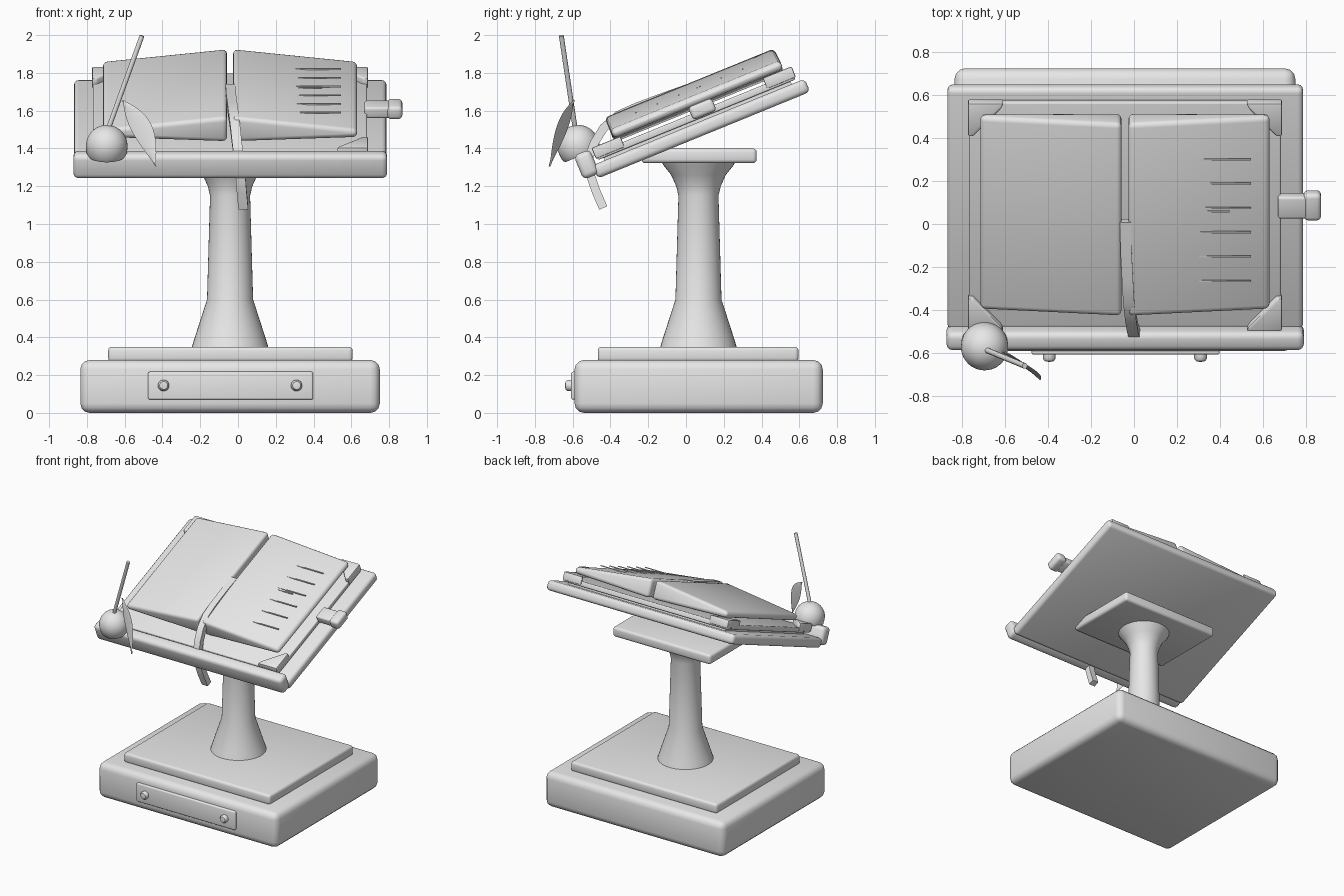
import bpy, bmesh, math
from mathutils import Matrix, Vector

cube = bpy.data.objects.get("Cube")
if cube:
    bpy.data.objects.remove(cube)

grey = bpy.data.materials.new("plain_grey")
grey.use_nodes = True
grey.diffuse_color = (0.8, 0.8, 0.8, 1)
grey.node_tree.nodes["Principled BSDF"].inputs["Base Color"].default_value = grey.diffuse_color

FLAT = Matrix.Identity(4)
# Frame of the sloping desk: local y runs up the slope, local z leaves its surface
TILT = Matrix.Translation((0, -0.44, 1.252)) @ Matrix.Rotation(math.radians(22.2), 4, "X")
CX, CY = -0.042, 0.066  # axis of the stand
parts = []


def finish(name, bm, frame=FLAT):
    bmesh.ops.recalc_face_normals(bm, faces=bm.faces)
    mesh = bpy.data.meshes.new(name)
    bm.to_mesh(mesh)
    bm.free()
    mesh.materials.append(grey)
    obj = bpy.data.objects.new(name, mesh)
    bpy.context.collection.objects.link(obj)
    obj.matrix_world = frame
    parts.append(obj)
    return obj


def prism(name, outline, push, bevel=0.0, frame=FLAT, segments=3):
    """Extrude a flat 3D outline along a vector and round its edges."""
    bm = bmesh.new()
    face = bm.faces.new([bm.verts.new(p) for p in outline])
    out = bmesh.ops.extrude_face_region(bm, geom=[face])
    verts = [g for g in out["geom"] if isinstance(g, bmesh.types.BMVert)]
    bmesh.ops.translate(bm, verts=verts, vec=push)
    bmesh.ops.recalc_face_normals(bm, faces=bm.faces)
    if bevel:
        bmesh.ops.bevel(bm, geom=bm.edges[:], offset=bevel, segments=segments,
                        profile=0.5, affect="EDGES", clamp_overlap=True)
    return finish(name, bm, frame)


def box(name, x, y, z, bevel=0.0, frame=FLAT):
    outline = [(x[0], y[0], z[0]), (x[1], y[0], z[0]), (x[1], y[1], z[0]), (x[0], y[1], z[0])]
    return prism(name, outline, (0, 0, z[1] - z[0]), bevel, frame)


def lathe(name, profile, frame, steps=40):
    """Spin (radius, height) points about the frame's z axis."""
    bm = bmesh.new()
    verts = [bm.verts.new((r, 0, h)) for r, h in profile]
    edges = [bm.edges.new(pair) for pair in zip(verts, verts[1:])]
    bmesh.ops.spin(bm, geom=verts + edges, cent=(0, 0, 0), axis=(0, 0, 1),
                   angle=math.tau, steps=steps)
    bmesh.ops.remove_doubles(bm, verts=bm.verts, dist=0.0005)
    return finish(name, bm, frame)


def sweep(name, rings):
    """Skin a list of equal point rings and cap both ends."""
    bm = bmesh.new()
    loops = [[bm.verts.new(p) for p in ring] for ring in rings]
    n = len(loops[0])
    for a, b in zip(loops, loops[1:]):
        for i in range(n):
            bm.faces.new((a[i], a[(i + 1) % n], b[(i + 1) % n], b[i]))
    bm.faces.new(loops[0])
    bm.faces.new(loops[-1])
    return finish(name, bm)


# Stand: base, step, column and head plate
box("base", (-0.835, 0.751), (-0.59, 0.724), (0, 0.28), 0.05)
box("base_step", (-0.687, 0.607), (-0.467, 0.596), (0.27, 0.35), 0.02)
lathe("column", [(0, 0.34), (0.205, 0.34), (0.19, 0.39), (0.122, 0.6), (0.106, 1.15),
                 (0.118, 1.2), (0.145, 1.26), (0.185, 1.31), (0.2, 1.34), (0, 1.34)],
      Matrix.Translation((CX, CY, 0)))
box("head_plate", (-0.475, 0.39), (-0.236, 0.374), (1.322, 1.4), 0.02)

# Drawer front with two knobs
box("drawer_front", (-0.476, 0.398), (-0.608, -0.56), (0.07, 0.218), 0.01)
for side in (-1, 1):
    lathe("drawer_knob", [(0, 0), (0.03, 0), (0.03, 0.02), (0.021, 0.032), (0, 0.036)],
          Matrix.Translation((CX + side * 0.352, -0.606, 0.145))
          @ Matrix.Rotation(math.pi / 2, 4, "X"), 24)

# Sloping desk board with its front rail
box("desk_board", (-0.868, 0.786), (-0.03, 1.185), (0, 0.075), 0.025, TILT)
box("front_rail", (-0.872, 0.79), (-0.102, -0.01), (0.022, 0.16), 0.028, TILT)

# Open book: cover, four corner guards, two page blocks
box("book_pad", (-0.74, 0.655), (0.04, 1.11), (0.07, 0.095), 0, TILT)
box("book_cover", (-0.767, 0.683), (0.01, 1.137), (0.09, 0.128), 0.008, TILT)
for sx in (-1, 1):
    for sy in (-1, 1):
        x, y = CX + sx * 0.73, 0.573 + sy * 0.572
        prism("corner_guard", [(x, y, 0.1), (x - sx * 0.165, y, 0.1),
                               (x - sx * 0.155, y - sy * 0.025, 0.1),
                               (x - sx * 0.025, y - sy * 0.165, 0.1),
                               (x, y - sy * 0.165, 0.1)],
              (0, 0, 0.062), 0.008, TILT, 2)
    inner, outer = CX + sx * 0.016, CX + sx * 0.673
    prism("page_block", [(inner, 0.125, 0.143), (outer, 0.13, 0.165),
                         (outer, 0.13, 0.213), (inner, 0.125, 0.287)],
          (0, 0.97, 0), 0.024, TILT)

# Ruled lines of writing on the right-hand page
for i in range(6):
    y = 0.29 + i * 0.122
    box("written_line", (0.235 if i == 3 else 0.28, 0.545), (y - 0.004, y + 0.004),
        (0.243, 0.25), 0, TILT)
box("written_line", (0.28, 0.445), (0.634, 0.642), (0.243, 0.25), 0, TILT)

# Side clamp and its knob
box("clamp_arm", (0.67, 0.81), (0.565, 0.675), (0.1, 0.162), 0.012, TILT)
box("clamp_knob", (0.79, 0.87), (0.555, 0.69), (0.095, 0.168), 0.02, TILT)

# Bookmark ribbon draped over the pages and below the rail
path = [Vector(p) for p in [(-0.04, 0.015, 1.72), (-0.037, -0.12, 1.672), (-0.03, -0.26, 1.62),
                            (-0.024, -0.36, 1.575), (-0.015, -0.435, 1.51), (-0.006, -0.485, 1.43),
                            (0.004, -0.515, 1.35), (0.012, -0.51, 1.27), (0.02, -0.475, 1.17),
                            (0.028, -0.438, 1.085)]]
rings = []
for i, p in enumerate(path):
    d = path[min(i + 1, len(path) - 1)] - path[max(i - 1, 0)]
    across = Vector((0, -d.z, d.y)).normalized() * 0.023
    half = Vector((0.026, 0, 0))
    rings.append([p + half + across, p + half - across, p - half - across, p - half + across])
sweep("bookmark_ribbon", rings)

# Ink pot resting on the rail
dome = [(0.11 * math.cos(a), 0.2 + 0.11 * math.sin(a))
        for a in (math.pi / 2 * k / 10 for k in range(11))]
lathe("ink_pot", [(0, 0.145), (0.098, 0.145), (0.108, 0.165)] + dome,
      TILT @ Matrix.Translation((-0.695, -0.06, 0)))

# Quill shaft
tip, end = Vector((-0.695, -0.583, 1.48)), Vector((-0.508, -0.66, 1.997))
shaft = end - tip
lathe("quill_shaft", [(0, 0), (0.013, 0), (0.013, shaft.length), (0, shaft.length)],
      Matrix.Translation(tip) @ shaft.to_track_quat("Z", "Y").to_matrix().to_4x4(), 12)

# Quill feather: a thin curved leaf
a, b, c = Vector((-0.61, -0.593, 1.655)), Vector((-0.505, -0.65, 1.55)), Vector((-0.435, -0.722, 1.305))
wide, count = Vector((0.053, -0.026, 0.015)), 14
rings = []
for i in range(count + 1):
    t = i / count
    p = a * (1 - t) ** 2 + b * 2 * t * (1 - t) + c * t * t
    w = wide * max(math.sin(math.pi * t), 0.04)
    thick = wide.cross(c - a).normalized() * 0.006
    rings.append([p - w, p + thick, p + w, p - thick])
sweep("quill_feather", rings)

# Smooth shading with crisp edges
bpy.ops.object.select_all(action="DESELECT")
for obj in parts:
    obj.select_set(True)
bpy.context.view_layer.objects.active = parts[0]
bpy.ops.object.shade_smooth_by_angle(angle=math.radians(40))
